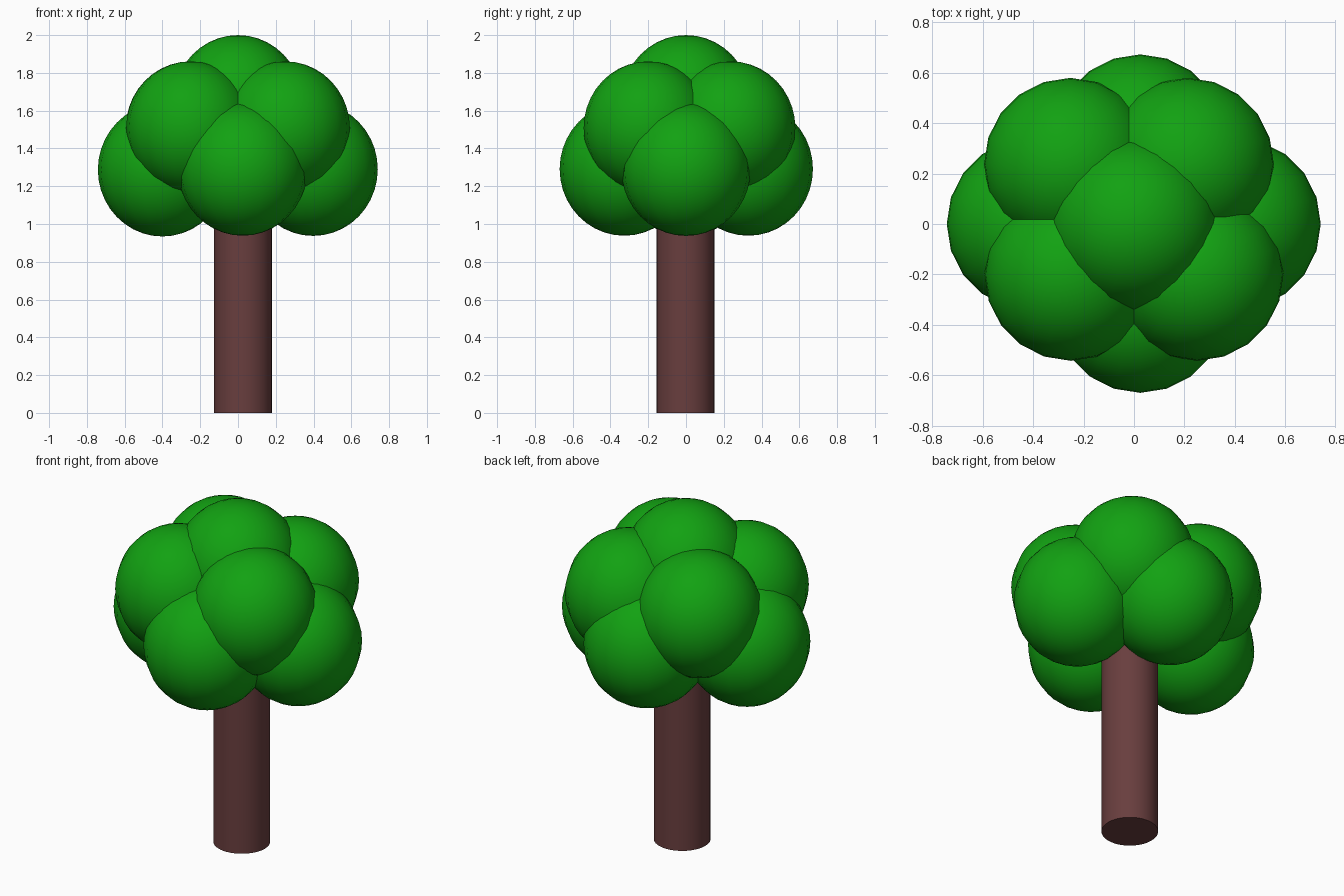
import bpy

if "Cube" in bpy.data.objects:
    bpy.data.objects.remove(bpy.data.objects["Cube"])


def material(name, rgb):
    m = bpy.data.materials.new(name)
    m.diffuse_color = (*rgb, 1)
    m.use_nodes = True
    m.node_tree.nodes["Principled BSDF"].inputs["Base Color"].default_value = m.diffuse_color
    return m


leaf = material("leaf_green", (0.006, 0.36, 0.006))
bark = material("bark_brown", (0.14, 0.048, 0.048))


def foliage(name, x, y, z):
    # smooth, slightly tall leaf ball
    bpy.ops.mesh.primitive_uv_sphere_add(segments=20, ring_count=20, radius=1, location=(x, y, z))
    o = bpy.context.object
    o.name = name
    o.scale = (0.342, 0.342, 0.353)
    o.data.materials.append(leaf)
    bpy.ops.object.shade_smooth()


# trunk
bpy.ops.mesh.primitive_cylinder_add(vertices=32, radius=0.153, depth=1.25, location=(0.027, -0.003, 0.625))
trunk = bpy.context.object
trunk.name = "trunk"
trunk.data.materials.append(bark)
bpy.ops.object.shade_smooth_by_angle()

# lower ring of foliage
foliage("lower_foliage_left", -0.40, 0, 1.287)
foliage("lower_foliage_right", 0.398, 0, 1.29)
foliage("lower_foliage_front", 0.025, -0.327, 1.291)
foliage("lower_foliage_back", 0.025, 0.33, 1.291)

# upper ring of foliage
foliage("upper_foliage_front_left", -0.25, -0.20, 1.508)
foliage("upper_foliage_front_right", 0.25, -0.20, 1.508)
foliage("upper_foliage_back_left", -0.252, 0.237, 1.508)
foliage("upper_foliage_back_right", 0.212, 0.237, 1.508)

# crown top
foliage("top_foliage", 0, 0, 1.647)
